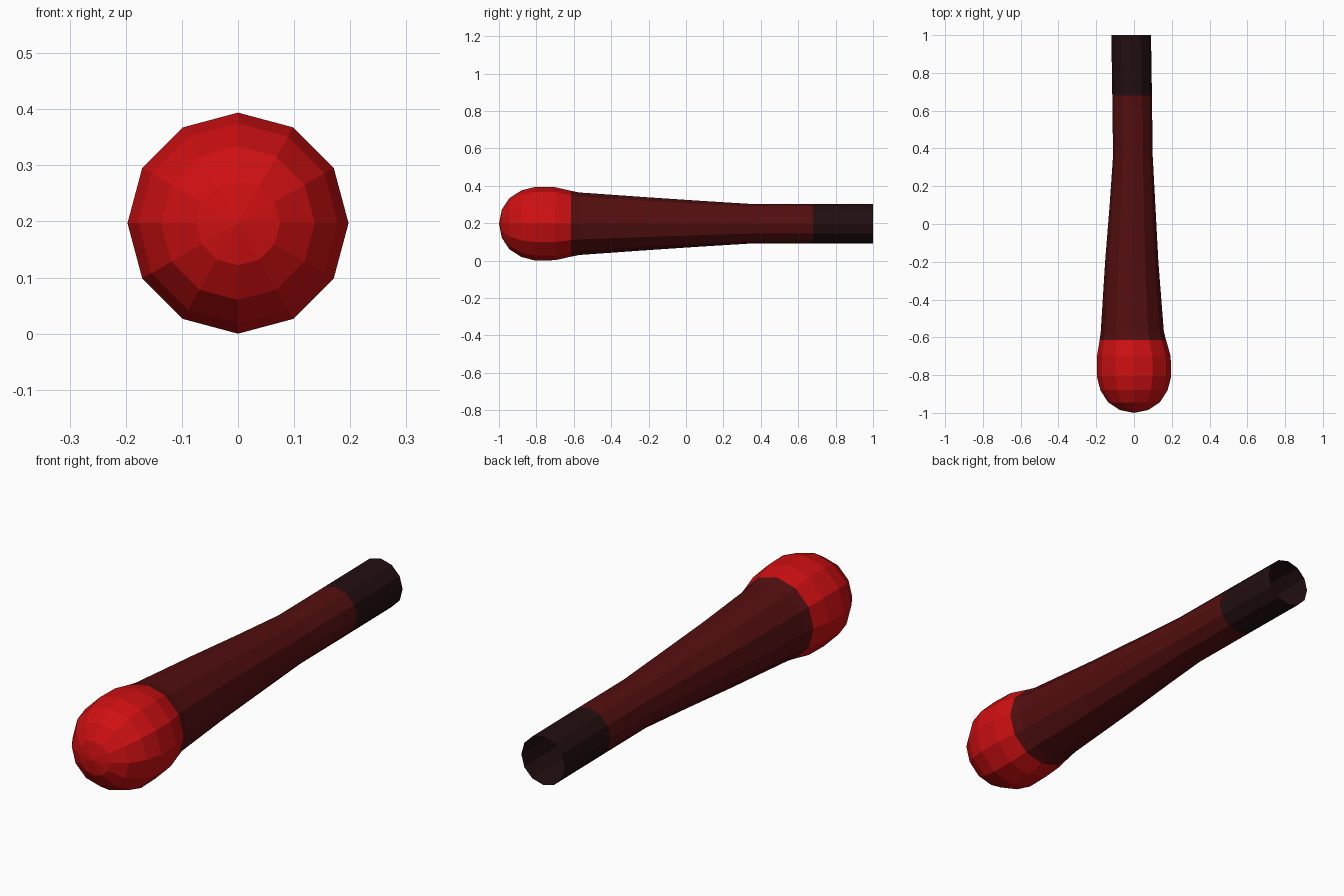
import bpy
import bmesh
from math import cos, sin, tau

cube = bpy.data.objects.get("Cube")
if cube:
    bpy.data.objects.remove(cube, do_unlink=True)

SIDES = 12
AXIS_Z = 0.197


def make_material(name, rgb):
    mat = bpy.data.materials.new(name)
    mat.use_nodes = True
    colour = (*rgb, 1.0)
    mat.diffuse_color = colour
    shader = next(n for n in mat.node_tree.nodes if n.type == 'BSDF_PRINCIPLED')
    shader.inputs["Base Color"].default_value = colour
    shader.inputs["Roughness"].default_value = 0.8
    return mat


def lathe(name, rings, mat, tip=None):
    """Faceted open tube along y; each ring is (y, radius, x centre)."""
    bm = bmesh.new()
    loops = []
    for y, radius, x in rings:
        loops.append([bm.verts.new((x + radius * cos(tau * i / SIDES), y,
                                    AXIS_Z + radius * sin(tau * i / SIDES)))
                      for i in range(SIDES)])
    for a, b in zip(loops, loops[1:]):
        for i in range(SIDES):
            j = (i + 1) % SIDES
            bm.faces.new((a[i], a[j], b[j], b[i]))
    if tip is not None:
        pole = bm.verts.new((0, tip, AXIS_Z))
        for i in range(SIDES):
            bm.faces.new((pole, loops[0][(i + 1) % SIDES], loops[0][i]))
    bmesh.ops.recalc_face_normals(bm, faces=bm.faces)
    # An open tube must face away from its axis
    face = bm.faces[0]
    face.normal_update()
    mid = face.calc_center_median()
    if face.normal.x * mid.x + face.normal.z * (mid.z - AXIS_Z) < 0:
        bmesh.ops.reverse_faces(bm, faces=bm.faces)
    mesh = bpy.data.meshes.new(name)
    bm.to_mesh(mesh)
    bm.free()
    mesh.materials.append(mat)
    obj = bpy.data.objects.new(name, mesh)
    bpy.context.collection.objects.link(obj)
    return obj


red = make_material("bright red", (0.62, 0.005, 0.006))
maroon = make_material("dark maroon", (0.088, 0.0045, 0.005))
black = make_material("brown black", (0.016, 0.0045, 0.005))

# Rounded head
lathe("head", [(-0.985, 0.075, 0), (-0.944, 0.137, 0), (-0.88, 0.178, 0),
               (-0.805, 0.197, 0), (-0.70, 0.195, -0.001),
               (-0.615, 0.176, -0.006)], red, tip=-1.0)

# Tapering, slightly bent shaft
lathe("shaft", [(-0.615, 0.176, -0.006), (-0.57, 0.167, -0.009),
                (-0.2, 0.141, -0.012), (0.1, 0.121, -0.008),
                (0.36, 0.105, -0.006), (0.68, 0.105, -0.01)], maroon)

# Straight hollow grip, open at the back
lathe("grip", [(0.68, 0.105, -0.01), (1.0, 0.105, -0.015)], black)
